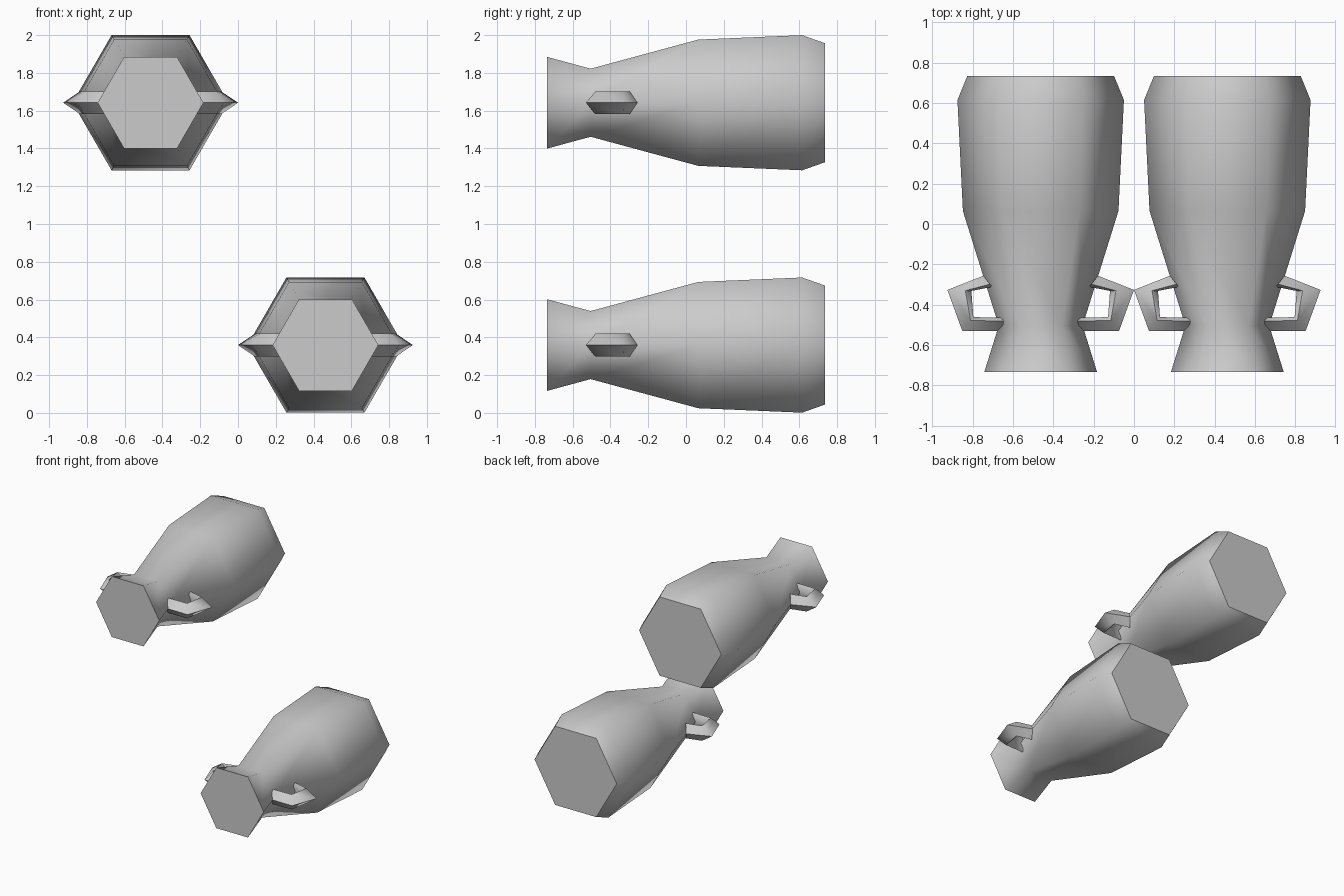
import bpy, bmesh, math
from mathutils import Vector

cube = bpy.data.objects.get("Cube")
if cube:
    bpy.data.objects.remove(cube, do_unlink=True)

clay = bpy.data.materials.new("grey clay")
clay.use_nodes = True
GREY = (0.6, 0.6, 0.6, 1)
clay.diffuse_color = GREY
clay.node_tree.nodes["Principled BSDF"].inputs["Base Color"].default_value = GREY

# Vase profile (position along the axis, corner radius), mouth to base
BODY = [(-0.735, 0.28), (-0.505, 0.208), (0.065, 0.386), (0.615, 0.413), (0.735, 0.364)]
# Handle path as pairs of outer and inner edge points
HANDLE = [((0.285, -0.257), (0.24, -0.312)), ((0.463, -0.327), (0.344, -0.332)),
          ((0.389, -0.53), (0.334, -0.462)), ((0.17, -0.53), (0.19, -0.465))]
# Handle section (fraction from outer to inner edge, height)
SECTION = [(0, 0), (0.75, 0.06), (1, 0.035), (1, -0.035), (0.75, -0.06)]


def loft(name, rings, location, angle):
    """Skin a list of rings, cap both ends and shade by angle."""
    bm = bmesh.new()
    loops = [[bm.verts.new(p) for p in ring] for ring in rings]
    n = len(loops[0])
    for a, b in zip(loops, loops[1:]):
        for i in range(n):
            j = (i + 1) % n
            bm.faces.new((a[i], a[j], b[j], b[i]))
    bm.faces.new(loops[0])
    bm.faces.new(loops[-1])
    bmesh.ops.recalc_face_normals(bm, faces=bm.faces)
    mesh = bpy.data.meshes.new(name)
    bm.to_mesh(mesh)
    bm.free()
    mesh.materials.append(clay)
    obj = bpy.data.objects.new(name, mesh)
    obj.location = location
    bpy.context.collection.objects.link(obj)
    bpy.ops.object.select_all(action='DESELECT')
    obj.select_set(True)
    bpy.context.view_layer.objects.active = obj
    bpy.ops.object.shade_smooth_by_angle(angle=math.radians(angle))


def hexagon(y, r):
    return [(r * math.cos(i * math.pi / 3), y, r * math.sin(i * math.pi / 3)) for i in range(6)]


def handle_ring(outer, inner, side):
    ring = []
    for t, z in SECTION:
        p = Vector(outer).lerp(Vector(inner), t)
        ring.append((side * p.x, p.y, z))
    return ring


# Two vases lying along the y axis, each with a mirrored pair of handles
for label, centre in (("lower", (0.463, 0, 0.359)), ("upper", (-0.463, 0, 1.642))):
    loft(label + "_vase_body", [hexagon(y, r) for y, r in BODY], centre, 65)
    for side, word in ((1, "left"), (-1, "right")):
        rings = [handle_ring(o, i, side) for o, i in HANDLE]
        loft(f"{label}_vase_{word}_handle", rings, centre, 65)
